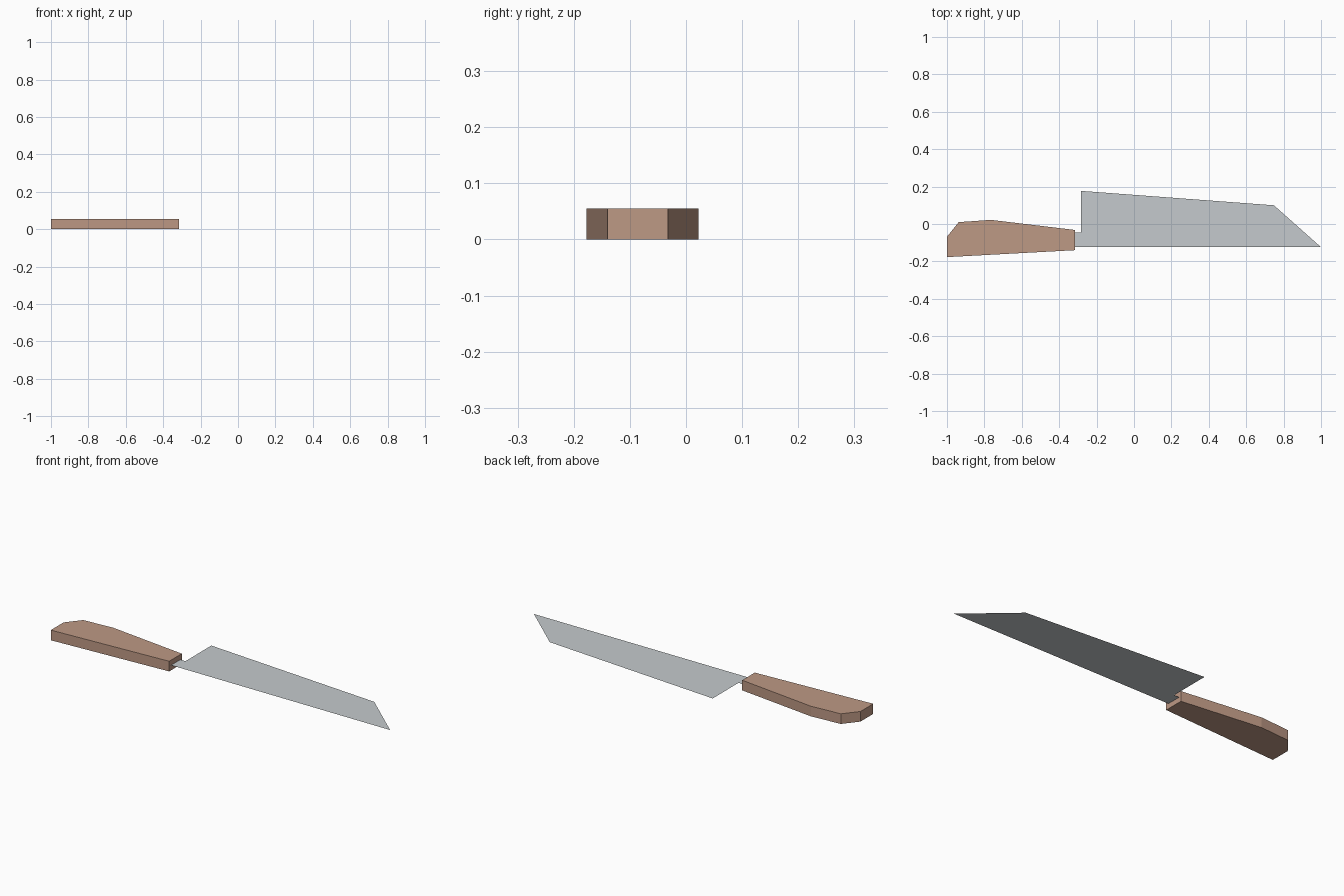
import bpy
import bmesh

if "Cube" in bpy.data.objects:
    bpy.data.objects.remove(bpy.data.objects["Cube"])

HEIGHT = 0.055


def material(name, rgb):
    m = bpy.data.materials.new(name)
    m.diffuse_color = (*rgb, 1.0)
    m.use_nodes = True
    m.node_tree.nodes["Principled BSDF"].inputs["Base Color"].default_value = m.diffuse_color
    return m


def flat_part(name, outline, z, thickness, mat):
    """Flat outline in the xy plane, extruded upward if it has a thickness."""
    bm = bmesh.new()
    face = bm.faces.new([bm.verts.new((x, y, z)) for x, y in outline])
    if thickness > 0:
        top = bmesh.ops.extrude_face_region(bm, geom=[face], use_keep_orig=True)
        verts = [v for v in top["geom"] if isinstance(v, bmesh.types.BMVert)]
        bmesh.ops.translate(bm, vec=(0, 0, thickness), verts=verts)
        bmesh.ops.recalc_face_normals(bm, faces=bm.faces[:])
    mesh = bpy.data.meshes.new(name)
    bm.to_mesh(mesh)
    bm.free()
    mesh.materials.append(mat)
    obj = bpy.data.objects.new(name, mesh)
    bpy.context.collection.objects.link(obj)
    return obj


wood = material("wood brown", (0.515, 0.319, 0.235))
steel = material("steel grey", (0.558, 0.591, 0.610))

# Faceted wooden handle
flat_part("handle",
          [(-1.0, -0.177), (-0.315, -0.14), (-0.315, -0.032),
           (-0.765, 0.022), (-0.937, 0.01), (-1.0, -0.068)],
          0.0, HEIGHT, wood)

# Paper-thin blade with a short neck, at mid height of the handle
flat_part("blade",
          [(-0.315, -0.124), (1.0, -0.124), (0.748, 0.1),
           (-0.284, 0.177), (-0.284, -0.045), (-0.315, -0.045)],
          HEIGHT / 2, 0.0, steel)
